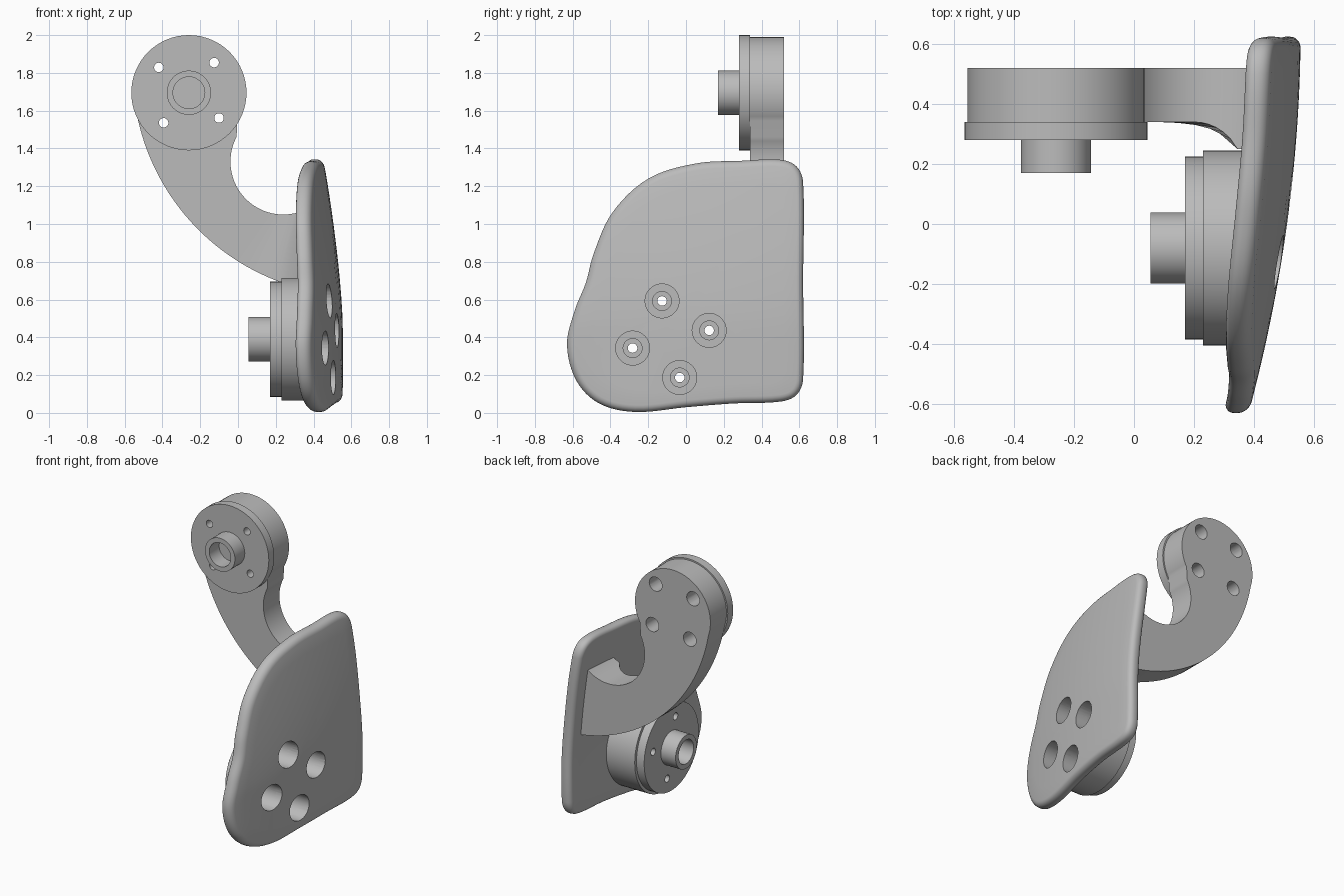
import bpy, bmesh
from math import sin, cos, pi, radians, sqrt
from mathutils import Vector

cube = bpy.data.objects.get("Cube")
if cube:
    bpy.data.objects.remove(cube)

grey = bpy.data.materials.new("plain_grey")
grey.use_nodes = True
colour = (0.5, 0.5, 0.5, 1)
grey.diffuse_color = colour
grey.node_tree.nodes["Principled BSDF"].inputs["Base Color"].default_value = colour


def loft(name, rings, closed=False):
    """Skin a list of equal-length rings, capping the ends or closing the loop."""
    bm = bmesh.new()
    rows = [[bm.verts.new(p) for p in ring] for ring in rings]
    n = len(rows[0])
    pairs = list(zip(rows, rows[1:])) + ([(rows[-1], rows[0])] if closed else [])
    for a, b in pairs:
        for i in range(n):
            j = (i + 1) % n
            bm.faces.new((a[i], a[j], b[j], b[i]))
    if not closed:
        bm.faces.new(rows[0])
        bm.faces.new(rows[-1])
    bmesh.ops.recalc_face_normals(bm, faces=bm.faces)
    mesh = bpy.data.meshes.new(name)
    bm.to_mesh(mesh)
    bm.free()
    mesh.materials.append(grey)
    obj = bpy.data.objects.new(name, mesh)
    bpy.context.collection.objects.link(obj)
    return obj


def ring(axis, centre, r, pos, n=64):
    pts = []
    for i in range(n):
        a = 2 * pi * i / n
        u, v = centre[0] + r * cos(a), centre[1] + r * sin(a)
        pts.append((pos, u, v) if axis == "x" else (u, pos, v))
    return pts


def disc(name, axis, centre, r, start, end, n=64):
    return loft(name, [ring(axis, centre, r, p, n) for p in (start, end)])


def tube(name, axis, centre, r, bore, start, end):
    corners = ((r, start), (r, end), (bore, end), (bore, start))
    return loft(name, [ring(axis, centre, q, p) for q, p in corners], closed=True)


def drill(obj, axis, centres, r, start, end):
    """Cut a pattern of round holes and remove the cutters."""
    cutters = []
    for c in centres:
        cutter = disc("cutter", axis, c, r, start, end, 32)
        cutter.hide_render = True
        mod = obj.modifiers.new("hole", "BOOLEAN")
        mod.operation, mod.solver, mod.object = "DIFFERENCE", "EXACT", cutter
        cutters.append(cutter)
    graph = bpy.context.evaluated_depsgraph_get()
    mesh = bpy.data.meshes.new_from_object(obj.evaluated_get(graph))
    obj.modifiers.clear()
    obj.data = mesh
    for cutter in cutters:
        bpy.data.objects.remove(cutter)


def pattern(centre, first, r=0.208):
    return [(centre[0] + r * cos(radians(first + 90 * k)),
             centre[1] + r * sin(radians(first + 90 * k))) for k in range(4)]


def outer_x(y, z):
    """Gently domed outer surface of the side plate."""
    return 0.51 + 0.1375 * y - 0.104 * y * y - 0.1 * (max(z - 0.45, 0) / 0.88) ** 1.5


def smooth_loop(points, steps=6):
    pts = [Vector(p) for p in points]
    n, out = len(pts), []
    for i in range(n):
        p, a, b, q = (pts[(i + k) % n] for k in (-1, 0, 1, 2))
        size = (b - a).length
        ta, tb = (b - p).normalized() * size, (q - a).normalized() * size
        for s in range(steps):
            t = s / steps
            out.append(a * (2 * t**3 - 3 * t**2 + 1) + ta * (t**3 - 2 * t**2 + t)
                       + b * (3 * t**2 - 2 * t**3) + tb * (t**3 - t**2))
    return out


# Side plate: outline lofted with a rounded rim
outline = smooth_loop([
    (-0.46, 0.05), (-0.27, 0.005), (0, 0.03), (0.25, 0.05), (0.5, 0.06),
    (0.585, 0.095), (0.62, 0.18), (0.62, 0.7), (0.62, 1.22), (0.585, 1.305),
    (0.5, 1.34), (0.3, 1.335), (0.05, 1.32), (-0.2, 1.24), (-0.39, 1.06),
    (-0.49, 0.84), (-0.53, 0.69), (-0.59, 0.54), (-0.63, 0.36), (-0.58, 0.17)])
middle = Vector((0.05, 0.6))
thick, rim = 0.085, 0.036


def plate_ring(inset, depth, scale=1.0):
    pts, n = [], len(outline)
    for i, p in enumerate(outline):
        d = (outline[(i + 1) % n] - outline[i - 1]).normalized()
        q = middle + (p + Vector((-d.y, d.x)) * inset - middle) * scale
        pts.append((outer_x(q.x, q.y) - depth, q.x, q.y))
    return pts


scales = (0.1, 0.3, 0.5, 0.7, 0.87)
arc = [(rim * (1 - sin(k * pi / 10)), rim * (1 - cos(k * pi / 10))) for k in range(6)]
rings = [plate_ring(rim, 0, s) for s in scales]
rings += [plate_ring(i, d) for i, d in arc]
rings += [plate_ring(i, thick - d) for i, d in reversed(arc)]
rings += [plate_ring(rim, thick, s) for s in reversed(scales)]
side_plate = loft("side_plate", rings)

# Lower hub, its axis running sideways
hub = (-0.08, 0.39)
hub_holes = pattern(hub, 13)
pad_end = [(outer_x(y, z) - 0.04, y, z) for _, y, z in ring("x", hub, 0.325, 0)]
hub_pad = loft("hub_pad", [ring("x", hub, 0.325, 0.23), pad_end])
hub_flange = disc("hub_flange", "x", hub, 0.305, 0.17, 0.23)
hub_boss = tube("hub_boss", "x", hub, 0.118, 0.084, 0.055, 0.17)
drill(side_plate, "x", hub_holes, 0.09, 0.33, 0.7)
drill(hub_pad, "x", hub_holes, 0.09, 0.33, 0.7)
drill(hub_pad, "x", hub_holes, 0.05, 0.2, 0.4)
drill(hub_flange, "x", hub_holes, 0.025, 0.1, 0.3)

# Curved arm: matching points on the inner and outer edges, from head to plate
head = (-0.26, 1.695)
front, back = 0.34, 0.52


def polar(centre, r, degrees):
    a = radians(degrees)
    return centre[0] + r * cos(a), centre[1] + r * sin(a)


edges = [(polar(head, 0.295, 82.5 - a), polar(head, 0.295, 82.5 + a))
         for a in [1 + 111.5 * k / 24 for k in range(25)]]
for k in range(33):
    t = k / 32
    edges.append((polar((0.24, 1.33), 0.28, 152 + 160 * t),
                  polar((0.636, 1.814), 1.195, 190.5 + 72 * t)))


def flare(x):
    t = min(max((x - 0.2) / 0.16, 0), 0.9)
    return front - 0.16 * (1 - sqrt(1 - t * t))


arm = loft("curved_arm", [
    ((a[0], flare(a[0]), a[1]), (a[0], back, a[1]),
     (b[0], back, b[1]), (b[0], flare(b[0]), b[1])) for a, b in edges])

# Upper hub on the arm head, its axis running forwards
head_holes = pattern(head, 50)
head_flange = disc("head_flange", "y", head, 0.305, 0.28, front)
head_boss = tube("head_boss", "y", head, 0.117, 0.084, 0.17, 0.28)
drill(arm, "y", head_holes, 0.05, 0.3, 0.6)
drill(head_flange, "y", head_holes, 0.025, 0.2, 0.4)

# Smooth shading with sharp machined edges
parts = (side_plate, hub_pad, hub_flange, hub_boss, arm, head_flange, head_boss)
bpy.ops.object.select_all(action="DESELECT")
for part in parts:
    part.select_set(True)
bpy.context.view_layer.objects.active = side_plate
bpy.ops.object.shade_smooth_by_angle(angle=radians(30))
